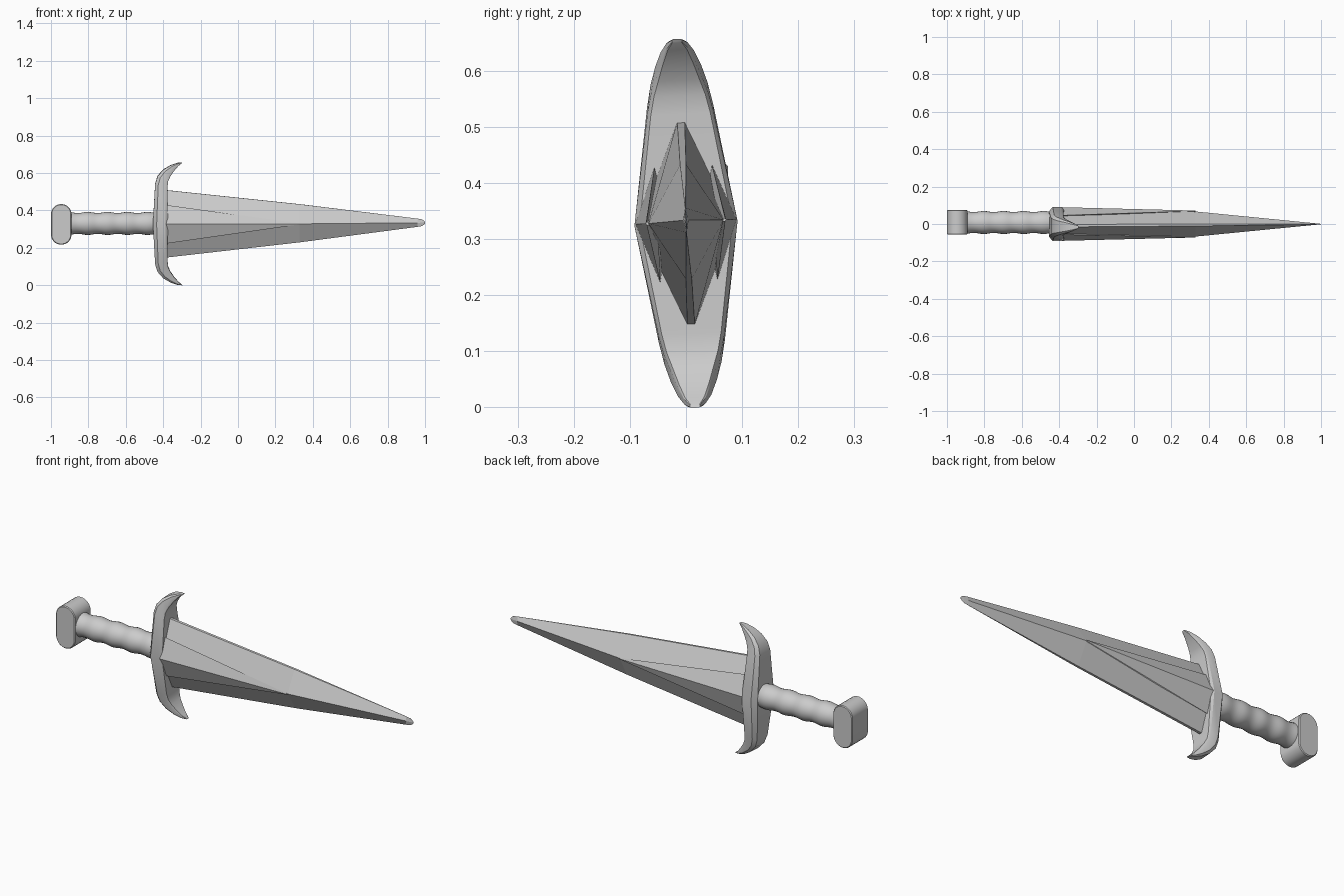
import bpy, bmesh, math
from mathutils import Matrix

if "Cube" in bpy.data.objects:
    bpy.data.objects.remove(bpy.data.objects["Cube"])

ZC = 0.328
TILT = Matrix.Translation((0, 0, ZC)) @ Matrix.Rotation(0.05, 4, 'X')


def loft(name, rings, matrix=None, smooth=None):
    """Skin a list of equal-length closed rings and cap both ends."""
    bm = bmesh.new()
    loops = [[bm.verts.new(p) for p in ring] for ring in rings]
    n = len(loops[0])
    for a, b in zip(loops, loops[1:]):
        for i in range(n):
            j = (i + 1) % n
            bm.faces.new((a[i], a[j], b[j], b[i]))
    bm.faces.new(loops[0])
    bm.faces.new(loops[-1])
    if matrix:
        bm.transform(matrix)
    bmesh.ops.recalc_face_normals(bm, faces=bm.faces)
    mesh = bpy.data.meshes.new(name)
    bm.to_mesh(mesh)
    bm.free()
    ob = bpy.data.objects.new(name, mesh)
    bpy.context.collection.objects.link(ob)
    if smooth:
        bpy.ops.object.select_all(action='DESELECT')
        bpy.context.view_layer.objects.active = ob
        ob.select_set(True)
        bpy.ops.object.shade_smooth_by_angle(angle=math.radians(smooth))
    return ob


# Blade: diamond section with narrow flat edges, tapering to a blunt tip
rings = []
for x, hy, hz in [(-0.39, 0.084, 0.181), (0.33, 0.067, 0.102), (0.96, 0.005, 0.022),
                  (0.983, 0.003, 0.018), (0.993, 0.002, 0.012), (1.0, 0.001, 0.004)]:
    e = hy * 0.08
    c = 0.006 * (x + 0.39) / 1.39
    rings.append([(x, hy, c), (x, e, c + hz), (x, -e, c + hz),
                  (x, -hy, c), (x, -e, c - hz), (x, e, c - hz)])
loft("blade", rings, TILT)

# Raised wedge plate on each side of the blade
for side, label in ((1, "back"), (-1, "front")):
    base = [(-0.39, side * y, z) for y, z in
            ((0.051, 0.104), (0.090, 0.003), (0.051, -0.104), (0.03, 0))]
    tip = [(0.33, side * y, z) for y, z in
           ((0.070, 0.006), (0.072, 0.003), (0.070, 0), (0.05, 0.003))]
    loft("blade_ridge_" + label, [base, tip], TILT)

# Crossguard: chamfered sections swept from the middle to curled tips, mirrored
half = [  # outer x, outer z, inner x, inner z, half width
    (-0.455, 0.0, -0.375, 0.0, 0.092),
    (-0.443, 0.215, -0.377, 0.195, 0.059),
    (-0.430, 0.256, -0.374, 0.228, 0.051),
    (-0.400, 0.290, -0.362, 0.255, 0.041),
    (-0.360, 0.314, -0.341, 0.285, 0.030),
    (-0.325, 0.326, -0.319, 0.310, 0.019),
    (-0.298, 0.329, -0.302, 0.323, 0.009),
]


def guard_ring(s, sign):
    ox, oz, ix, iz, w = s
    pts = []
    for t, k in ((0, 0.72), (0.25, 1), (0.85, 1), (1, 0.9)):
        pts.append((ox + (ix - ox) * t, w * k, sign * (oz + (iz - oz) * t)))
    return pts + [(x, -y, z) for x, y, z in reversed(pts)]


sections = [guard_ring(s, -1) for s in reversed(half[1:])] + [guard_ring(s, 1) for s in half]
loft("crossguard", sections, TILT, 30)

# Grip: round handle with soft finger ripples
rings = []
for i in range(41):
    t = i / 40
    r = 0.0585 + 0.003 * math.cos(t * math.tau * 4.5)
    rings.append([(-0.91 + 0.48 * t, 0.008 + r * math.cos(a), 0.33 + r * math.sin(a))
                  for a in (math.tau * k / 24 for k in range(24))])
loft("grip", rings, None, 40)

# Pommel: upright rounded bar running front to back, with softened rims
outline = []
for k in range(24):
    a = math.tau * (k + 0.5) / 24
    outline.append((math.cos(a), math.sin(a), 0.054 if math.sin(a) > 0 else -0.054))
rings = []
for y, r in ((-0.057, 0.051), (-0.053, 0.055), (0.071, 0.055), (0.075, 0.051)):
    rings.append([(-0.945 + c * r, y, 0.325 + d + s * r) for c, s, d in outline])
loft("pommel", rings, None, 35)
